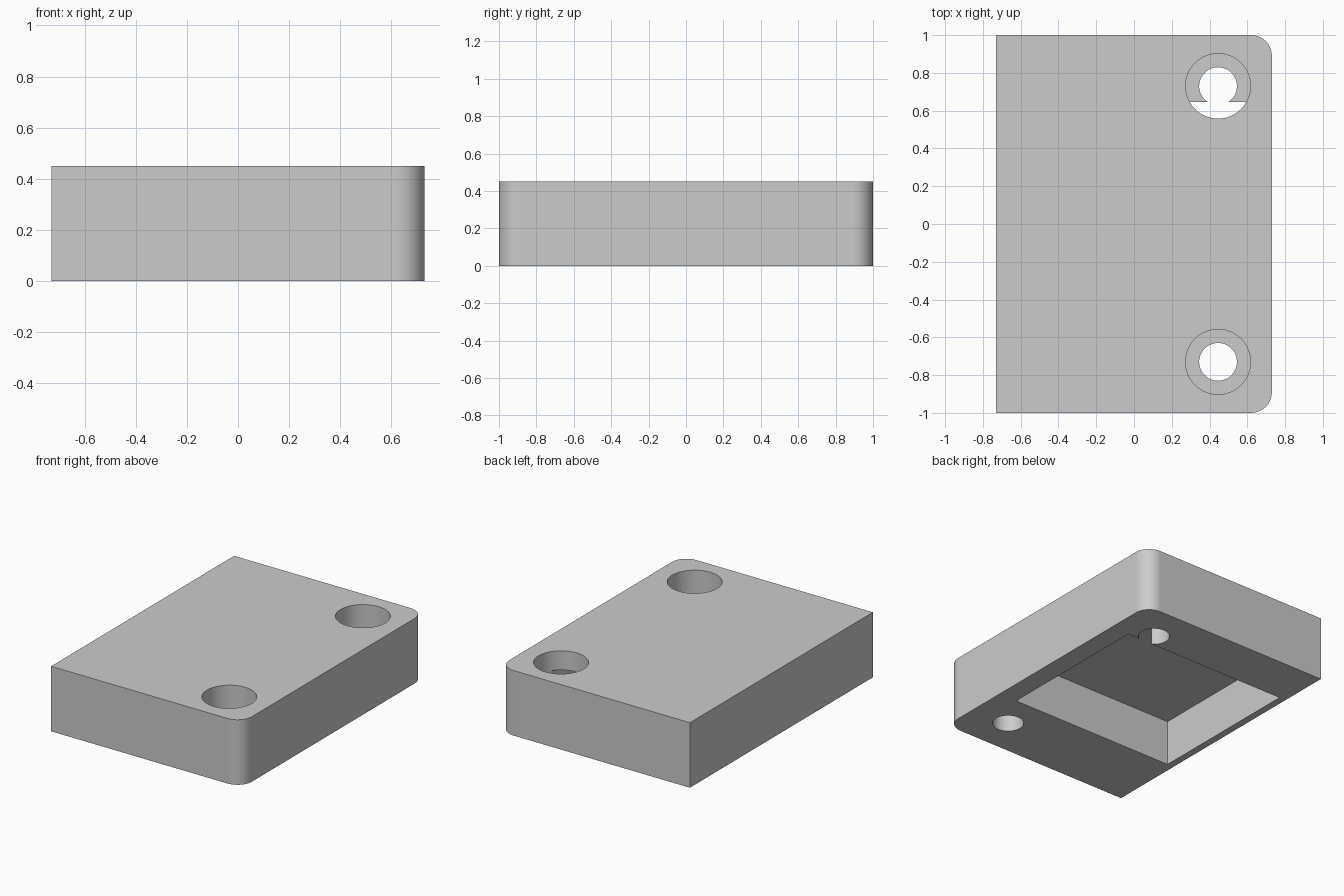
import bpy
import bmesh
from math import radians
from mathutils import Matrix, Vector

if "Cube" in bpy.data.objects:
    bpy.data.objects.remove(bpy.data.objects["Cube"], do_unlink=True)

WIDTH, LENGTH, HEIGHT = 1.46, 2.0, 0.45
CORNER_RADIUS = 0.11
HOLE_X, HOLE_Y = 0.445, 0.73
HOLE_RADIUS, BORE_RADIUS, BORE_FLOOR = 0.1, 0.172, 0.22

grey = bpy.data.materials.new("plain grey")
grey.use_nodes = True
colour = (0.6, 0.6, 0.6, 1)
grey.diffuse_color = colour
grey.node_tree.nodes["Principled BSDF"].inputs["Base Color"].default_value = colour


def make_object(name, bm):
    mesh = bpy.data.meshes.new(name)
    bm.to_mesh(mesh)
    bm.free()
    mesh.materials.append(grey)
    obj = bpy.data.objects.new(name, mesh)
    bpy.context.collection.objects.link(obj)
    return obj


def box(low, high):
    low, high = Vector(low), Vector(high)
    bm = bmesh.new()
    place = Matrix.Translation((low + high) / 2) @ Matrix.Diagonal((*(high - low), 1))
    bmesh.ops.create_cube(bm, size=1, matrix=place)
    return bm


def cylinder(radius, x, y, bottom, top):
    bm = bmesh.new()
    bmesh.ops.create_cone(bm, cap_ends=True, segments=64, radius1=radius,
                          radius2=radius, depth=top - bottom,
                          matrix=Matrix.Translation((x, y, (bottom + top) / 2)))
    return bm


# Block with the two upright edges on the left side rounded
bm = box((-WIDTH / 2, -LENGTH / 2, 0), (WIDTH / 2, LENGTH / 2, HEIGHT))
corners = [e for e in bm.edges if all(v.co.x > 0 for v in e.verts)
           and abs(e.verts[0].co.z - e.verts[1].co.z) > 0.1]
bmesh.ops.bevel(bm, geom=corners, offset=CORNER_RADIUS, segments=12,
                profile=0.5, affect='EDGES')
block = make_object("cover_block", bm)

# Pocket open to the underside
cutters = [make_object("pocket_cutter",
                       box((-0.68, -0.475, -0.1), (0.59, 0.645, 0.317)))]

# Screw holes with wide bores from the top
for side, y in (("front", -HOLE_Y), ("back", HOLE_Y)):
    cutters.append(make_object(side + "_bore_cutter",
                   cylinder(BORE_RADIUS, HOLE_X, y, BORE_FLOOR, HEIGHT + 0.1)))
    cutters.append(make_object(side + "_hole_cutter",
                   cylinder(HOLE_RADIUS, HOLE_X, y, -0.1, HEIGHT + 0.05)))

bpy.ops.object.select_all(action='DESELECT')
block.select_set(True)
bpy.context.view_layer.objects.active = block
for cutter in cutters:
    cutter.hide_render = True
    cut = block.modifiers.new(cutter.name, 'BOOLEAN')
    cut.operation = 'DIFFERENCE'
    cut.solver = 'EXACT'
    cut.object = cutter
    bpy.ops.object.modifier_apply(modifier=cut.name)
for cutter in cutters:
    bpy.data.objects.remove(cutter, do_unlink=True)

# Smooth round walls, flat faces
bpy.ops.object.shade_smooth_by_angle(angle=radians(30))
weighted = block.modifiers.new("flat_faces", 'WEIGHTED_NORMAL')
weighted.keep_sharp = True
